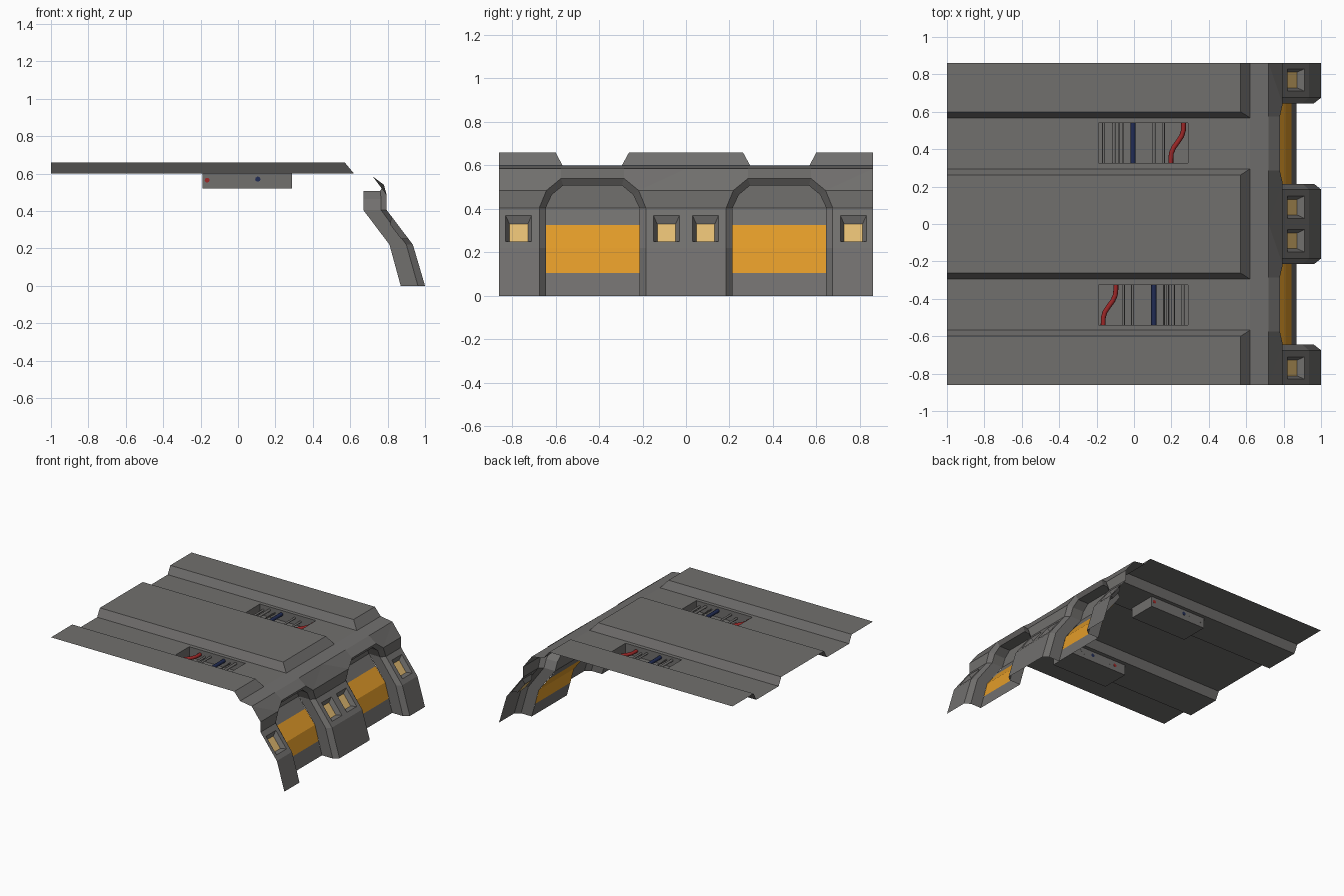
import bpy, bmesh, math
from mathutils import Vector

if "Cube" in bpy.data.objects:
    bpy.data.objects.remove(bpy.data.objects["Cube"])


def material(name, rgb):
    m = bpy.data.materials.new(name)
    m.diffuse_color = (*rgb, 1)
    m.use_nodes = True
    m.node_tree.nodes["Principled BSDF"].inputs["Base Color"].default_value = m.diffuse_color
    return m


GREY = material("hull grey", (0.165, 0.16, 0.155))
ORANGE = material("panel orange", (0.76, 0.33, 0.022))
LAMP = material("lamp yellow", (0.76, 0.5, 0.17))
NAVY = material("pipe navy", (0.015, 0.025, 0.09))
RED = material("pipe red", (0.33, 0.02, 0.02))


def finish(name, bm, mats, smooth=False):
    bmesh.ops.remove_doubles(bm, verts=bm.verts, dist=0.0005)
    me = bpy.data.meshes.new(name)
    bm.to_mesh(me)
    bm.free()
    for m in mats:
        me.materials.append(m)
    for p in me.polygons:
        p.use_smooth = smooth
    ob = bpy.data.objects.new(name, me)
    bpy.context.collection.objects.link(ob)
    return ob


def face(bm, pts, mat=0):
    f = bm.faces.new([bm.verts.new(p) for p in pts])
    f.material_index = mat
    return f


def ring(bm, outer, inner):
    """Quads between two closed loops of equal length."""
    n = len(outer)
    for i in range(n):
        j = (i + 1) % n
        face(bm, [outer[i], outer[j], inner[j], inner[i]])


def rect(x0, x1, y0, y1, z):
    return [(x0, y0, z), (x1, y0, z), (x1, y1, z), (x0, y1, z)]


# ---- Ribbed roof sheet
LOW, HIGH = 0.60, 0.66
bm = bmesh.new()
for b0, t0, t1, b1 in ((-0.86, -0.86, -0.60, -0.568),
                       (-0.295, -0.262, 0.262, 0.295),
                       (0.568, 0.60, 0.86, 0.86)):
    face(bm, rect(-1, 0.57, t0, t1, HIGH))
    face(bm, [(0.57, t0, HIGH), (0.62, b0, LOW), (0.62, b1, LOW), (0.57, t1, HIGH)])
    if b0 != t0:
        face(bm, [(-1, b0, LOW), (0.62, b0, LOW), (0.57, t0, HIGH), (-1, t0, HIGH)])
    if b1 != t1:
        face(bm, [(-1, t1, HIGH), (0.57, t1, HIGH), (0.62, b1, LOW), (-1, b1, LOW)])
# troughs with sunken service boxes
BX0, BX1, BY0, BY1, BZ = -0.19, 0.29, 0.325, 0.54, 0.52
for s in (1, -1):
    y0, y1 = sorted((s * 0.295, s * 0.568))
    c0, c1 = sorted((s * BY0, s * BY1))
    hole = rect(BX0, BX1, c0, c1, LOW)
    ring(bm, rect(-1, 0.62, y0, y1, LOW), hole)
    base = rect(BX0, BX1, c0, c1, BZ)
    ring(bm, hole, base)
    face(bm, base)
finish("roof_sheet", bm, [GREY])


# ---- Pipes inside the boxes
def tube(name, path, r, mat, sides=10):
    bm = bmesh.new()
    loops = []
    for i, p in enumerate(path):
        d = (Vector(path[min(i + 1, len(path) - 1)]) - Vector(path[max(i - 1, 0)])).normalized()
        side = d.cross(Vector((0, 0, 1)))
        up = side.cross(d)
        loops.append([bm.verts.new(Vector(p) + r * (math.cos(a) * side + math.sin(a) * up))
                      for a in (2 * math.pi * k / sides for k in range(sides))])
    for a, b in zip(loops, loops[1:]):
        for k in range(sides):
            n = (k + 1) % sides
            bm.faces.new([a[k], a[n], b[n], b[k]])
    bm.faces.new(loops[0][::-1])
    bm.faces.new(loops[-1])
    bmesh.ops.recalc_face_normals(bm, faces=bm.faces)
    ob = finish(name, bm, [mat], True)
    for p in ob.data.polygons:
        p.use_smooth = len(p.vertices) == 4


STRAIGHT = ((-0.162, 0.008, 0.56), (-0.108, 0.010, 0.575), (-0.08, 0.006, 0.55),
            (-0.06, 0.005, 0.565), (0.107, 0.008, 0.57), (0.157, 0.008, 0.555))
BEND = ((0.265, 0.541), (0.264, 0.50), (0.255, 0.47), (0.235, 0.44),
        (0.213, 0.41), (0.20, 0.38), (0.197, 0.35), (0.197, 0.324))
for s, tag in ((1, "back"), (-1, "front")):
    def place(x, y, z):          # second box is the first turned half a circle
        return (0.05 + s * (x - 0.05), s * y, z)
    for i, (x, r, z) in enumerate(STRAIGHT):
        tube(f"grey_pipe_{tag}_{i}", [place(x, BY0 - 0.001, z), place(x, BY1 + 0.001, z)], r, GREY)
    tube(f"navy_pipe_{tag}", [place(-0.006, BY0 - 0.001, 0.57), place(-0.006, BY1 + 0.001, 0.57)],
         0.014, NAVY)
    tube(f"red_pipe_{tag}", [place(x, y, 0.565) for x, y in BEND], 0.013, RED)

# ---- Side wall: one half bay, mirrored four times
# half bay uses (x, t, z) with t measured from the alcove centre
EDGE = 0.43
A, B, C, D, E, F = ((0.62, 0.6), (0.72, 0.585), (0.795, 0.485),
                    (0.795, 0.405), (0.935, 0.22), (1.0, 0.0))


def at(p, t):
    return (p[0], t, p[1])


def slope_x(z):                  # x on the sloped panel between D and E
    return D[0] + (D[1] - z) / (D[1] - E[1]) * (E[0] - D[0])


def half_bay():
    outer = [at(F, .245), at(E, .245), at(D, .245), at(C, .212), (0.78, .145, .54), (0.78, 0, .54)]
    inner = [(0.962, .215, 0), (0.90, .215, .22), (0.765, .215, .405),
             (0.765, .187, .465), (0.76, .135, .508), (0.76, 0, .508)]
    back = [(x, i[1], i[2]) for x, i in zip((.87, .81, .67, .67, .67, .67), inner)]
    out = []
    # bevelled arch rim and jamb
    for a, b in ((outer, inner), (inner, back)):
        for i in range(5):
            out.append(([a[i], a[i + 1], b[i + 1], b[i]], 0))
    # alcove back with orange band
    rows = [(.87, 0, 0), (.841, .105, 1), (.81, .22, 1), (.728, .325, 0), (.67, .405, 0)]
    for (x0, z0, m), (x1, z1, _) in zip(rows, rows[1:]):
        out.append(([(x0, 0, z0), (x0, .215, z0), (x1, .215, z1), (x1, 0, z1)], m))
    out.append(([(.67, 0, .405)] + back[2:], 0))
    # wall skin
    out.append(([outer[0], at(F, EDGE), at(E, EDGE), outer[1]], 0))
    out.append(([outer[2], at(D, EDGE), at(C, EDGE), outer[3]], 0))
    out.append(([outer[3], at(C, EDGE), at(B, EDGE)], 0))
    out.append(([outer[3], at(B, EDGE), at(B, .145), outer[4]], 0))
    out.append(([outer[4], at(B, .145), at(B, 0), outer[5]], 0))
    out.append(([at(B, 0), at(B, .145), at(B, EDGE), at(A, EDGE), at(A, 0)], 0))
    # sloped panel with recessed lamp
    panel = [outer[1], at(E, EDGE), at(D, EDGE), outer[2]]
    hole = [(slope_x(z), t, z) for t, z in ((.28, .25), (.40, .25), (.40, .37), (.28, .37))]
    lamp = [(slope_x(z) - 0.04, t, z) for t, z in ((.298, .25), (.382, .25), (.382, .33), (.298, .33))]
    for a, b in ((panel, hole), (hole, lamp)):
        for i in range(4):
            j = (i + 1) % 4
            out.append(([a[i], a[j], b[j], b[i]], 0))
    out.append((lamp, 2))
    return out


bm = bmesh.new()
for bay in (1, -1):
    for s in (1, -1):
        for pts, mat in half_bay():
            pts = [(x, bay * 0.43 + s * t, z) for x, t, z in pts]
            face(bm, pts if s > 0 else pts[::-1], mat)
finish("side_wall", bm, [GREY, ORANGE, LAMP])
